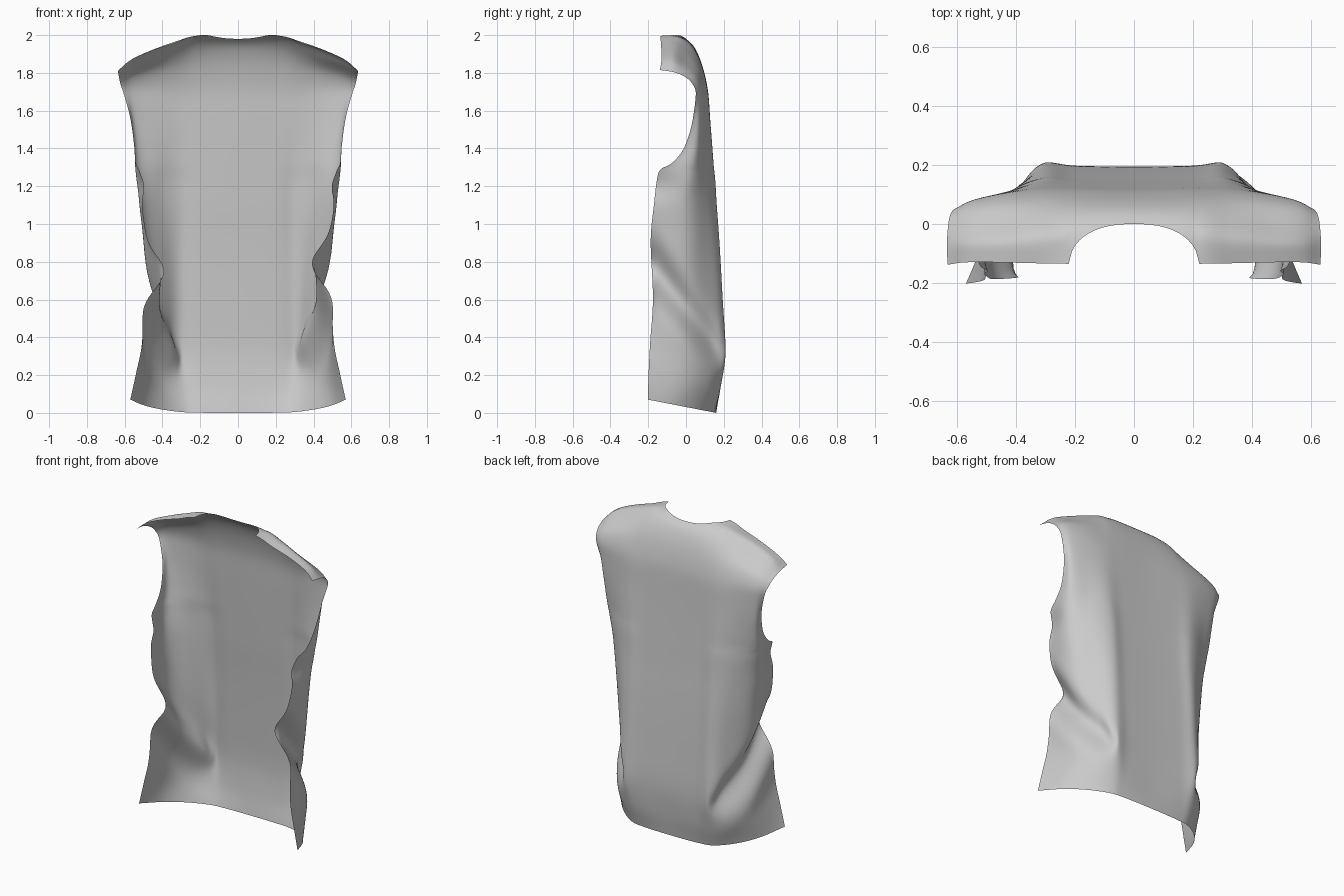
import bpy, bmesh, math

if "Cube" in bpy.data.objects:
    bpy.data.objects.remove(bpy.data.objects["Cube"])

# Body sections, hem to shoulder blade: z, back y, then (x, y) at ridge, flank, side, open edge
BODY = [
    (0.00, .160, .30, .136, .41, .060, .50, -.05, .570, -.202),
    (0.15, .182, .305, .178, .405, .105, .485, -.01, .540, -.198),
    (0.33, .195, .32, .207, .395, .13, .475, .00, .508, -.190),
    (0.60, .183, .31, .191, .39, .125, .475, .00, .492, -.175),
    (0.90, .165, .31, .175, .405, .115, .495, .00, .490, -.187),
    (1.10, .150, .31, .161, .42, .108, .518, .00, .508, -.170),
    (1.28, .142, .315, .153, .43, .106, .537, .02, .525, -.142),
    (1.32, .137, .32, .145, .43, .105, .537, .04, .540, -.078),
    (1.40, .131, .325, .138, .44, .105, .537, .06, .548, -.012),
    (1.55, .123, .33, .127, .45, .105, .545, .075, .568, .035),
    (1.69, .115, .33, .117, .45, .103, .552, .080, .605, .052),
]
# Yoke rows rolling forward over the shoulder: (x, y, z) per column
YOKE = [
    [(0, .087, 1.835), (.21, .087, 1.835), (.33, .082, 1.82), (.45, .073, 1.80), (.56, .055, 1.775), (.623, .032, 1.745)],
    [(0, .03, 1.955), (.21, .028, 1.948), (.33, .015, 1.915), (.45, .00, 1.873), (.56, -.015, 1.835), (.632, -.02, 1.787)],
    [(0, -.05, 2.0), (.21, -.05, 1.999), (.33, -.06, 1.967), (.46, -.07, 1.920), (.57, -.075, 1.868), (.635, -.08, 1.807)],
    [(0, -.135, 1.998), (.21, -.135, 1.998), (.34, -.133, 1.955), (.46, -.13, 1.915), (.57, -.13, 1.865), (.632, -.138, 1.815)],
]


def body_row(r):
    z, yb = r[:2]
    pts = [(0, yb), (.2, yb + (.003 if z else -.005))] + [(r[i], r[i + 1]) for i in range(2, 10, 2)]
    hem = .07 * max(0, 1 - z / .7)
    # rows bunch together only at the underarm corner
    spread = {1.28: -.05, 1.32: -.01, 1.40: .01}.get(z, 0)
    return [(x, y, z + hem * max(0, (yb - y) / .36) + spread * (1 - (k / 5) ** 2))
            for k, (x, y) in enumerate(pts)]


ROWS = [body_row(r) for r in BODY] + YOKE
NV, NU = len(ROWS) - 1, 5


def hermite(vals, t, across=False):
    """Smooth curve through values; along a column it never overshoots."""
    n = len(vals) - 1
    i = max(0, min(n - 1, int(t)))
    f = t - i
    d = [vals[k + 1] - vals[k] for k in range(n)]

    def slope(k):
        if k == 0:
            return 0 if across == "even" else d[0]
        if k == n:
            return d[-1]
        a, b = d[k - 1], d[k]
        if across:
            return (a + b) / 2
        return 2 * a * b / (a + b) if a * b > 0 else 0
    f2, f3 = f * f, f ** 3
    return ((2 * f3 - 3 * f2 + 1) * vals[i] + (f3 - 2 * f2 + f) * slope(i)
            + (3 * f2 - 2 * f3) * vals[i + 1] + (f3 - f2) * slope(i + 1))


def surface(u, v):
    out = []
    for c in range(3):
        col = [hermite([r[k][c] for r in ROWS], v) for k in range(NU + 1)]
        out.append(hermite(col, u, "even" if c else "odd"))
    return out


def top_end(u):
    """Stop each column at the curved neckline, or at the shoulder seam."""
    x = surface(u, NV)[0]
    if x >= .22:
        return NV
    target = -.135 * (1 - math.sqrt(1 - (x / .22) ** 2.4))
    lo, hi = NV - 4, NV
    for _ in range(24):
        mid = (lo + hi) / 2
        if surface(u, mid)[1] > target:
            lo = mid
        else:
            hi = mid
    return hi


def drape(p, side):
    """Diagonal pinched fold from the side seam down to the lower back."""
    x, y, z = p
    w = max(0, min(1, (x - .27) / .13))
    w = w * w * (3 - 2 * w)
    k = max(0, min(1, (y + .18) / .36))
    zc = (.79 if side > 0 else .75) - .46 * k
    e = math.exp(-((z - zc) / (.115 - .03 * k)) ** 2)
    x -= w * e * (.10 - .045 * k)
    # softer bulge below the fold
    x += w * .012 * math.exp(-((z - zc + .2) / .1) ** 2)
    # small gather under the arm
    g = max(0, min(1, -y / .14))
    x -= w * g * .02 * math.exp(-((z - 1.2) / .06) ** 2)
    return (side * x, y, z)


# Back panel of the sleeveless top: one open cloth sheet
US = [i / 14 for i in range(NU * 14 + 1)]
SUB, SPLIT = 10, NV - 4
bm = bmesh.new()
grid = []
for side in (-1, 1):
    for u in (reversed(US) if side < 0 else US[1:]):
        end = top_end(u)
        vs = [i / SUB for i in range(SPLIT * SUB)]
        vs += [SPLIT + (end - SPLIT) * i / 32 for i in range(33)]
        grid.append([bm.verts.new(drape(surface(u, v), side)) for v in vs])
for a, b in zip(grid, grid[1:]):
    for j in range(len(a) - 1):
        bm.faces.new((a[j], a[j + 1], b[j + 1], b[j]))

# Relax the cloth, holding the hem, seams, armholes and neckline
inner = [v for v in bm.verts if not v.is_boundary]
for _ in range(8):
    bmesh.ops.smooth_vert(bm, verts=inner, factor=.5, use_axis_x=True, use_axis_y=True, use_axis_z=True)
bm.normal_update()
mesh = bpy.data.meshes.new("shirt_back_panel")
bm.to_mesh(mesh)
bm.free()
panel = bpy.data.objects.new("shirt_back_panel", mesh)
bpy.context.collection.objects.link(panel)
for p in mesh.polygons:
    p.use_smooth = True
